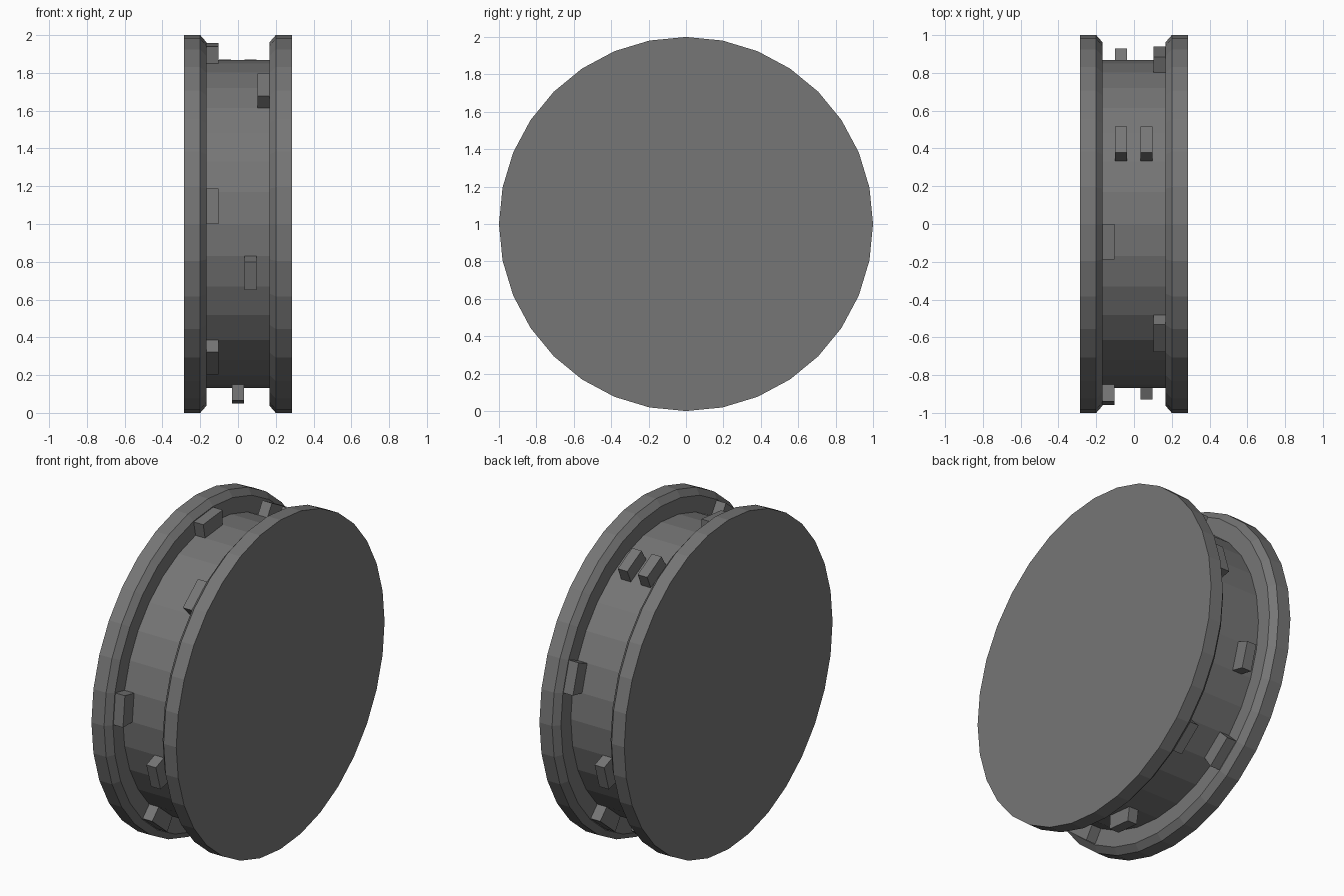
import bpy, bmesh, math

if "Cube" in bpy.data.objects:
    bpy.data.objects.remove(bpy.data.objects["Cube"])

SIDES = 32
STEP = 2 * math.pi / SIDES
CENTRE_Z = 1.0

grey = bpy.data.materials.new("dark grey")
grey.diffuse_color = (0.18, 0.18, 0.18, 1)
grey.use_nodes = True
grey.node_tree.nodes["Principled BSDF"].inputs["Base Color"].default_value = grey.diffuse_color


def point(x, radius, angle):
    """Angle runs from +y (back) up towards +z."""
    return (x, radius * math.cos(angle), CENTRE_Z + radius * math.sin(angle))


def finish(name, bm):
    bmesh.ops.recalc_face_normals(bm, faces=bm.faces)
    mesh = bpy.data.meshes.new(name)
    bm.to_mesh(mesh)
    bm.free()
    mesh.materials.append(grey)
    obj = bpy.data.objects.new(name, mesh)
    bpy.context.collection.objects.link(obj)
    return obj


# Spool drum: half profile (x, radius) mirrored, then lathed around x
half = [(0.285, 1.0), (0.2, 1.0), (0.167, 0.962), (0.167, 0.867)]
profile = [(-x, r) for x, r in half] + [(x, r) for x, r in reversed(half)]
bm = bmesh.new()
rings = [[bm.verts.new(point(x, r, i * STEP)) for i in range(SIDES)] for x, r in profile]
for a, b in zip(rings, rings[1:]):
    for i in range(SIDES):
        j = (i + 1) % SIDES
        bm.faces.new((a[i], a[j], b[j], b[i]))
bm.faces.new(rings[0])
bm.faces.new(rings[-1])
finish("spool_drum", bm)


# Pegs: each sits on one facet of the drum
def add_peg(name, x, facet, outer_radius, outer_half_angle):
    mid = (facet + 0.5) * STEP
    bm = bmesh.new()
    loops = []
    for r, h in ((0.86, STEP / 2), (outer_radius, outer_half_angle)):
        loops.append([bm.verts.new(point(x + dx, r, mid + s * h))
                      for dx, s in ((-0.032, -1), (0.032, -1), (0.032, 1), (-0.032, 1))])
    bm.faces.new(loops[0])
    bm.faces.new(loops[1])
    for i in range(4):
        j = (i + 1) % 4
        bm.faces.new((loops[0][i], loops[0][j], loops[1][j], loops[1][i]))
    finish(name, bm)


# Pegs touching a flange (x, facet index)
for n, (x, f) in enumerate([(-0.135, 8), (-0.135, 15), (0.135, 11), (-0.135, 20),
                            (0.135, 1), (0.135, -5), (-0.135, -5)]):
    add_peg(f"flange_peg_{n + 1}", x, f, 0.957, STEP / 2)

# Pegs standing free in the groove
for n, (x, f) in enumerate([(0.066, 17), (-0.068, 5), (0.066, 5), (-0.068, -2), (0, 23)]):
    add_peg(f"groove_peg_{n + 1}", x, f, 0.95, math.radians(4.7))
